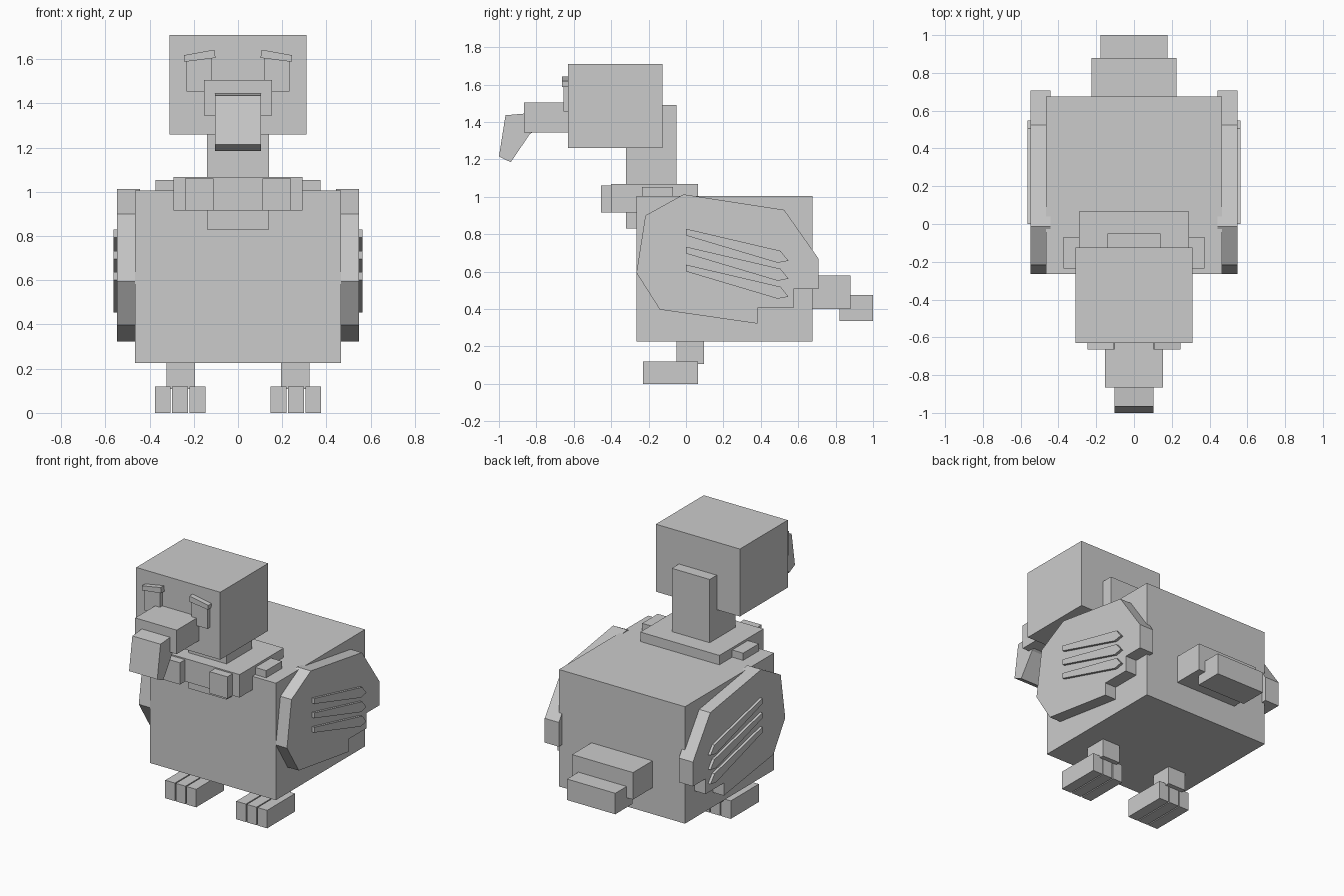
import bpy
import bmesh

cube = bpy.data.objects.get("Cube")
if cube:
    bpy.data.objects.remove(cube, do_unlink=True)

grey = bpy.data.materials.new("plain_grey")
grey.use_nodes = True
grey.diffuse_color = (0.6, 0.6, 0.6, 1)
grey.node_tree.nodes["Principled BSDF"].inputs["Base Color"].default_value = (0.6, 0.6, 0.6, 1)


def finish(name, bm):
    bmesh.ops.recalc_face_normals(bm, faces=bm.faces)
    mesh = bpy.data.meshes.new(name)
    bm.to_mesh(mesh)
    bm.free()
    mesh.materials.append(grey)
    obj = bpy.data.objects.new(name, mesh)
    bpy.context.collection.objects.link(obj)
    return obj


def prism(name, points, start, end, axis="x"):
    """Extrude an outline: (y, z) points along x, or (x, z) points along y."""
    def place(p, d):
        return (d, p[0], p[1]) if axis == "x" else (p[0], d, p[1])
    bm = bmesh.new()
    face = bm.faces.new([bm.verts.new(place(p, start)) for p in points])
    new = bmesh.ops.extrude_face_region(bm, geom=[face])["geom"]
    move = place((0, 0), end - start)
    bmesh.ops.translate(bm, vec=move, verts=[v for v in new if isinstance(v, bmesh.types.BMVert)])
    return finish(name, bm)


def box(name, x, y, z):
    outline = [(y[0], z[0]), (y[1], z[0]), (y[1], z[1]), (y[0], z[1])]
    return prism(name, outline, x[0], x[1])


def wide(name, half, y, z):
    return box(name, (-half, half), y, z)


def mirror(obj):
    obj.modifiers.new("Mirror", "MIRROR")


# Body and tail
wide("body", 0.465, (-0.265, 0.675), (0.225, 1.005))
wide("tail_base", 0.225, (0.6, 0.88), (0.40, 0.58))
wide("tail_tip", 0.178, (0.82, 1.0), (0.335, 0.475))

# Neck, head and collar
wide("neck", 0.14, (-0.32, -0.05), (0.83, 1.49))
wide("head", 0.31, (-0.63, -0.125), (1.26, 1.71))
wide("collar", 0.292, (-0.40, 0.065), (0.915, 1.068))
mirror(box("collar_front_tuft", (0.11, 0.24), (-0.455, -0.38), (0.915, 1.06)))
mirror(box("collar_side_tuft", (0.27, 0.373), (-0.235, -0.07), (0.92, 1.053)))

# Beak
wide("beak_base", 0.153, (-0.865, -0.6), (1.345, 1.505))
hook = [(-0.80, 1.45), (-0.965, 1.436), (-1.0, 1.215), (-0.937, 1.185), (-0.835, 1.335), (-0.80, 1.36)]
prism("beak_hook", hook, -0.104, 0.104)

# Eyes and slanted brows
mirror(box("eye", (0.117, 0.233), (-0.655, -0.60), (1.455, 1.61)))
brow = [(0.102, 1.606), (0.243, 1.588), (0.245, 1.618), (0.106, 1.643)]
mirror(prism("brow", brow, -0.664, -0.60, axis="y"))

# Legs with three toes each
mirror(box("leg", (0.194, 0.324), (-0.05, 0.095), (0.107, 0.25)))
for i in range(3):
    left = 0.148 + i * 0.0785
    mirror(box(f"toe_{i + 1}", (left, left + 0.071), (-0.23, 0.065), (0, 0.12)))

# Wings with a stepped rear edge and raised feather slats
wing = [(-0.013, 1.013), (0.525, 0.93), (0.708, 0.67), (0.708, 0.508), (0.575, 0.508), (0.575, 0.406),
        (0.382, 0.406), (0.382, 0.322), (-0.14, 0.397), (-0.265, 0.594), (-0.217, 0.9)]
mirror(prism("wing", wing, 0.443, 0.547))
slat = [(0, 0.829), (0.505, 0.711), (0.548, 0.658), (0.49, 0.647), (0, 0.793)]
for i in range(3):
    points = [(y, z - i * 0.096) for y, z in slat]
    mirror(prism(f"feather_slat_{i + 1}", points, 0.53, 0.564))
